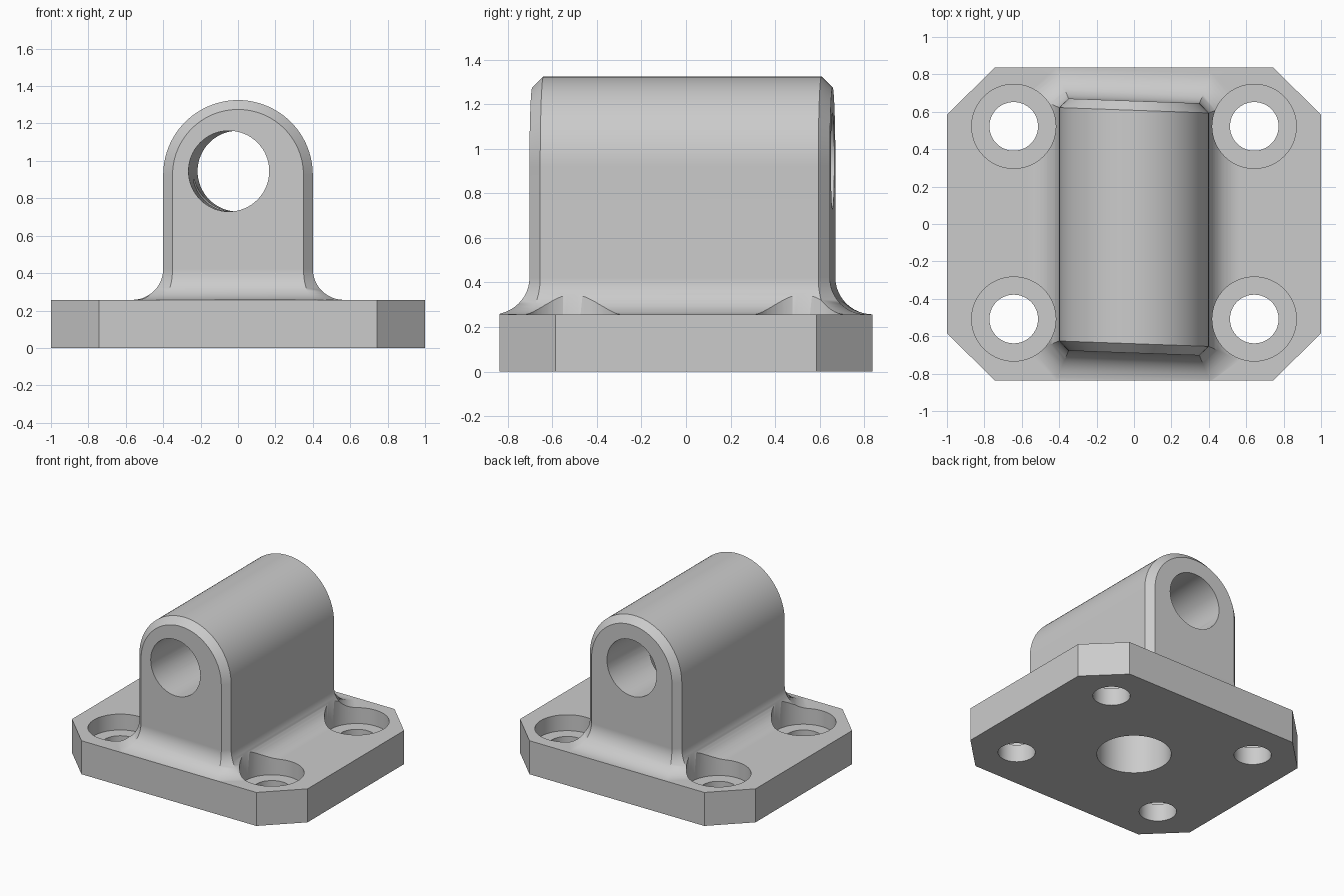
import bpy, bmesh, math
from mathutils import Vector

if "Cube" in bpy.data.objects:
    bpy.data.objects.remove(bpy.data.objects["Cube"])

SKEW = 0.036            # lug ends are slightly out of square
A, B, C = 0.40, 0.674, 0.05   # lug half width, half length, chamfer
FILLET, PLATE_Z, ARC_Z = 0.165, 0.257, 0.925
PX, PY = 1.0, 0.838     # plate half sizes

grey = bpy.data.materials.new("light_grey")
grey.diffuse_color = (0.6, 0.6, 0.6, 1)
grey.use_nodes = True
grey.node_tree.nodes["Principled BSDF"].inputs["Base Color"].default_value = grey.diffuse_color


def make_object(name, bm):
    bmesh.ops.remove_doubles(bm, verts=bm.verts, dist=1e-5)
    bmesh.ops.recalc_face_normals(bm, faces=bm.faces)
    mesh = bpy.data.meshes.new(name)
    bm.to_mesh(mesh)
    bm.free()
    mesh.materials.append(grey)
    obj = bpy.data.objects.new(name, mesh)
    bpy.context.collection.objects.link(obj)
    return obj


def loft(bm, rings, closed):
    """Quads between successive rings of points; returns the vertex rings."""
    vs = [[bm.verts.new(p) for p in r] for r in rings]
    n = len(rings[0])
    for r0, r1 in zip(vs, vs[1:]):
        for i in range(n if closed else n - 1):
            j = (i + 1) % n
            bm.faces.new((r0[i], r0[j], r1[j], r1[i]))
    return vs


def cylinder(name, r, start, end, seg=64):
    start, end = Vector(start), Vector(end)
    axis = (end - start).normalized()
    u = axis.orthogonal().normalized()
    v = axis.cross(u)
    ring = [(u * math.cos(t) + v * math.sin(t)) * r
            for t in (2 * math.pi * i / seg for i in range(seg))]
    bm = bmesh.new()
    vs = loft(bm, [[start + p for p in ring], [end + p for p in ring]], True)
    bm.faces.new(vs[0])
    bm.faces.new(vs[1])
    return make_object(name, bm)


def boolean(target, tool, operation):
    mod = target.modifiers.new(operation, "BOOLEAN")
    mod.operation, mod.solver, mod.object = operation, "EXACT", tool
    bpy.context.view_layer.objects.active = target
    bpy.ops.object.modifier_apply(modifier=mod.name)
    bpy.data.objects.remove(tool)


# Base plate with cut corners
bm = bmesh.new()
cx, cy = 0.742, 0.585
outline = [(cx, -PY), (PX, -cy), (PX, cy), (cx, PY),
           (-cx, PY), (-PX, cy), (-PX, -cy), (-cx, -PY)]
rings = loft(bm, [[(x, y, z) for x, y in outline] for z in (0, PLATE_Z)], True)
for r in rings:
    bm.faces.new(r)
bracket = make_object("mounting_bracket", bm)

# Lug: arched profile with chamfered ends
bm = bmesh.new()
low = PLATE_Z + FILLET


def skewed(x, y, z):
    y = y - 0.016 - SKEW * x
    return (x, max(-PY + 0.0005, min(PY - 0.0005, y)), z)


def arch(y, r):
    pts = [(r, low)]
    pts += [(r * math.cos(math.pi * i / 48), ARC_Z + r * math.sin(math.pi * i / 48))
            for i in range(49)]
    pts.append((-r, low))
    return [skewed(x, y, z) for x, z in pts]


ends = loft(bm, [arch(-B, A - C), arch(C - B, A), arch(B - C, A), arch(B, A - C)], False)
bm.faces.new(ends[0])
bm.faces.new(ends[-1])


# Fillet skirt flaring from the lug onto the plate
def skirt(o, z):
    m = o * math.tan(math.pi / 8)
    q = [(A + o, B - C + m), (A - C + m, B + o)]
    pts = q + [(-x, y) for x, y in reversed(q)]
    pts += [(-x, -y) for x, y in pts]
    return [skewed(x, y, z) for x, y in pts]


steps = [math.pi / 2 * i / 12 for i in range(13)]
rings = [skirt(FILLET * (1 - math.cos(t)), low - FILLET * math.sin(t)) for t in steps]
rings.append(skirt(FILLET, 0.1))
bm.faces.new(loft(bm, rings, True)[-1])
boolean(bracket, make_object("lug", bm), "UNION")

# Counterbored bolt holes at the four corners
for x in (-0.643, 0.643):
    for y in (-0.508, 0.522):
        boolean(bracket, cylinder("counterbore", 0.225, (x, y, 0.135), (x, y, 0.7)), "DIFFERENCE")
        boolean(bracket, cylinder("bolt_hole", 0.13, (x, y, -0.1), (x, y, 0.4)), "DIFFERENCE")

# Cross bore through the lug, and centre hole from below meeting it
boolean(bracket, cylinder("pin_bore", 0.216, (-0.024 - SKEW, -1, 0.945),
                          (-0.024 + SKEW, 1, 0.945)), "DIFFERENCE")
boolean(bracket, cylinder("centre_hole", 0.26, (0, 0, -0.1), (0, 0, 0.9)), "DIFFERENCE")

# Smooth curved surfaces, keep edges crisp
bpy.context.view_layer.objects.active = bracket
bracket.select_set(True)
bpy.ops.object.shade_smooth_by_angle(angle=math.radians(30))
weighted = bracket.modifiers.new("weighted_normals", "WEIGHTED_NORMAL")
weighted.keep_sharp = True
